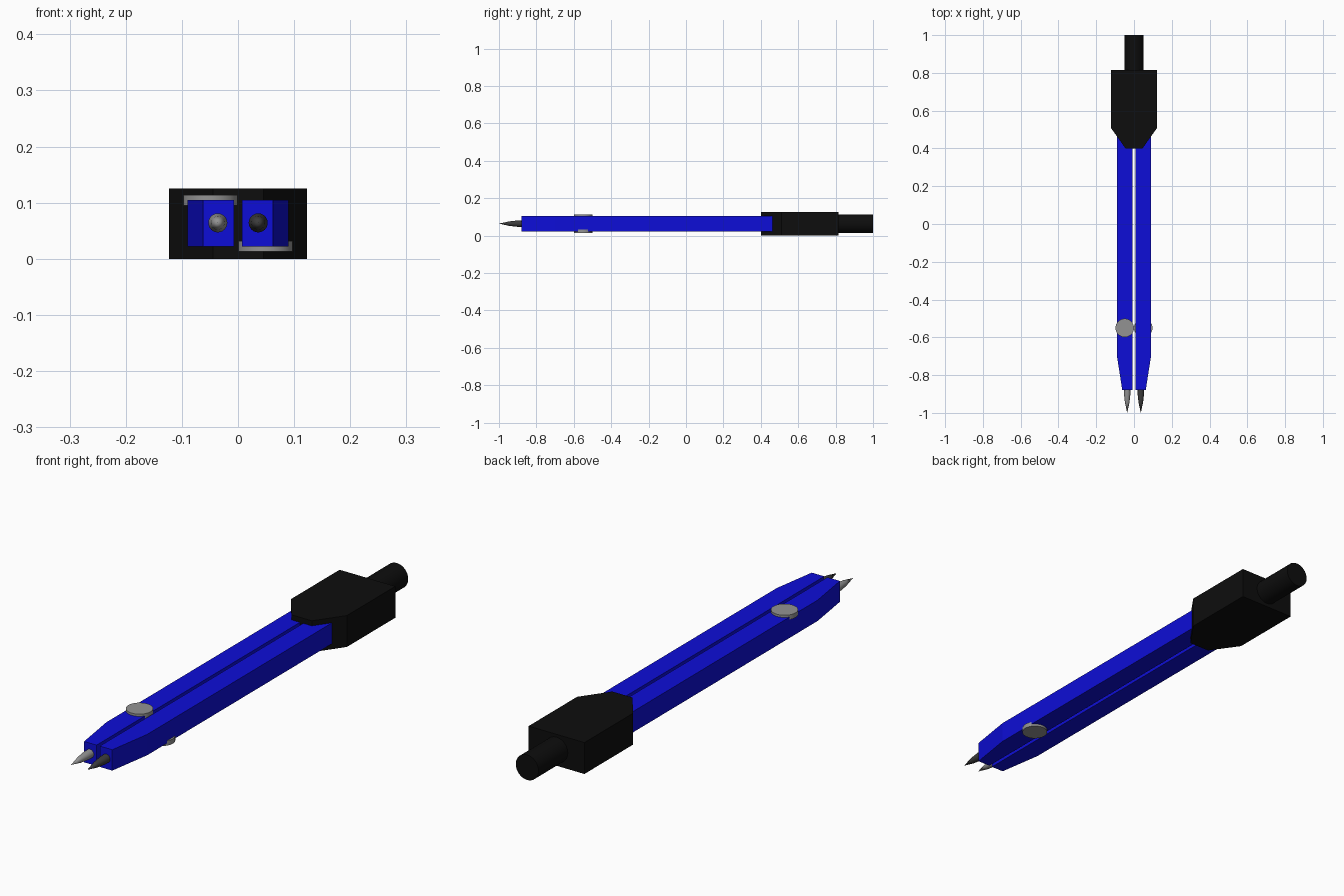
import bpy, bmesh, math
from mathutils import Matrix

if "Cube" in bpy.data.objects:
    bpy.data.objects.remove(bpy.data.objects["Cube"])

MID = 0.064  # height of the centre line


def material(name, rgb):
    m = bpy.data.materials.new(name)
    m.diffuse_color = (*rgb, 1)
    m.use_nodes = True
    m.node_tree.nodes["Principled BSDF"].inputs["Base Color"].default_value = m.diffuse_color
    return m


BLACK = material("black plastic", (0.004, 0.004, 0.004))
BLUE = material("blue paint", (0.004, 0.004, 0.68))
STEEL = material("grey steel", (0.29, 0.29, 0.29))
LEAD = material("dark graphite", (0.045, 0.045, 0.045))


def finish(bm, name, mat, smooth=False):
    bmesh.ops.recalc_face_normals(bm, faces=bm.faces)
    me = bpy.data.meshes.new(name)
    bm.to_mesh(me)
    bm.free()
    me.materials.append(mat)
    ob = bpy.data.objects.new(name, me)
    bpy.context.collection.objects.link(ob)
    if smooth:
        bpy.ops.object.select_all(action='DESELECT')
        ob.select_set(True)
        bpy.context.view_layer.objects.active = ob
        bpy.ops.object.shade_smooth_by_angle(angle=math.radians(35))
    return ob


def prism(name, outline, z0, z1, mat):
    """Plan outline extruded upwards."""
    bm = bmesh.new()
    face = bm.faces.new([bm.verts.new((x, y, z0)) for x, y in outline])
    new = bmesh.ops.extrude_face_region(bm, geom=[face])["geom"]
    bmesh.ops.translate(bm, vec=(0, 0, z1 - z0),
                        verts=[v for v in new if isinstance(v, bmesh.types.BMVert)])
    return finish(bm, name, mat)


def lathe(name, profile, matrix, mat, sides=32):
    """(radius, height) profile spun around local z, then placed."""
    bm = bmesh.new()
    vs = [bm.verts.new((r, 0, h)) for r, h in profile]
    es = [bm.edges.new(p) for p in zip(vs, vs[1:])]
    bmesh.ops.spin(bm, geom=vs + es, cent=(0, 0, 0), axis=(0, 0, 1),
                   angle=math.tau, steps=sides)
    bmesh.ops.remove_doubles(bm, verts=bm.verts, dist=1e-5)
    bm.transform(matrix)
    return finish(bm, name, mat, True)


def along_y(x, y, sign):
    return Matrix.Translation((x, y, MID)) @ Matrix.Rotation(-sign * math.pi / 2, 4, 'X')


# hinge head with tapered front
prism("hinge_head", [(-0.123, 0.815), (-0.123, 0.51), (-0.045, 0.40),
                     (0.045, 0.40), (0.123, 0.51), (0.123, 0.815)], 0, 0.125, BLACK)

# round handle
lathe("handle", [(0, 0), (0.05, 0), (0.05, 0.2), (0, 0.2)], along_y(0, 0.80, 1), BLACK)

# legs, points and thumb screws
for side, s, tip, disc_z in (("left", -1, STEEL, 0.095), ("right", 1, LEAD, 0.013)):
    prism(side + "_leg", [(s * 0.007, 0.52), (s * 0.09, 0.52), (s * 0.09, -0.70),
                          (s * 0.062, -0.88), (s * 0.007, -0.88)], 0.022, 0.105, BLUE)
    lathe(side + "_point", [(0, 0), (0.017, 0), (0.017, 0.04), (0.012, 0.085), (0, 0.14)],
          along_y(s * 0.036, -0.86, -1), tip, 24)
    lathe(side + "_thumb_screw", [(0, 0), (0.049, 0), (0.049, 0.019), (0, 0.019)],
          Matrix.Translation((s * 0.049, -0.55, disc_z)), STEEL)
